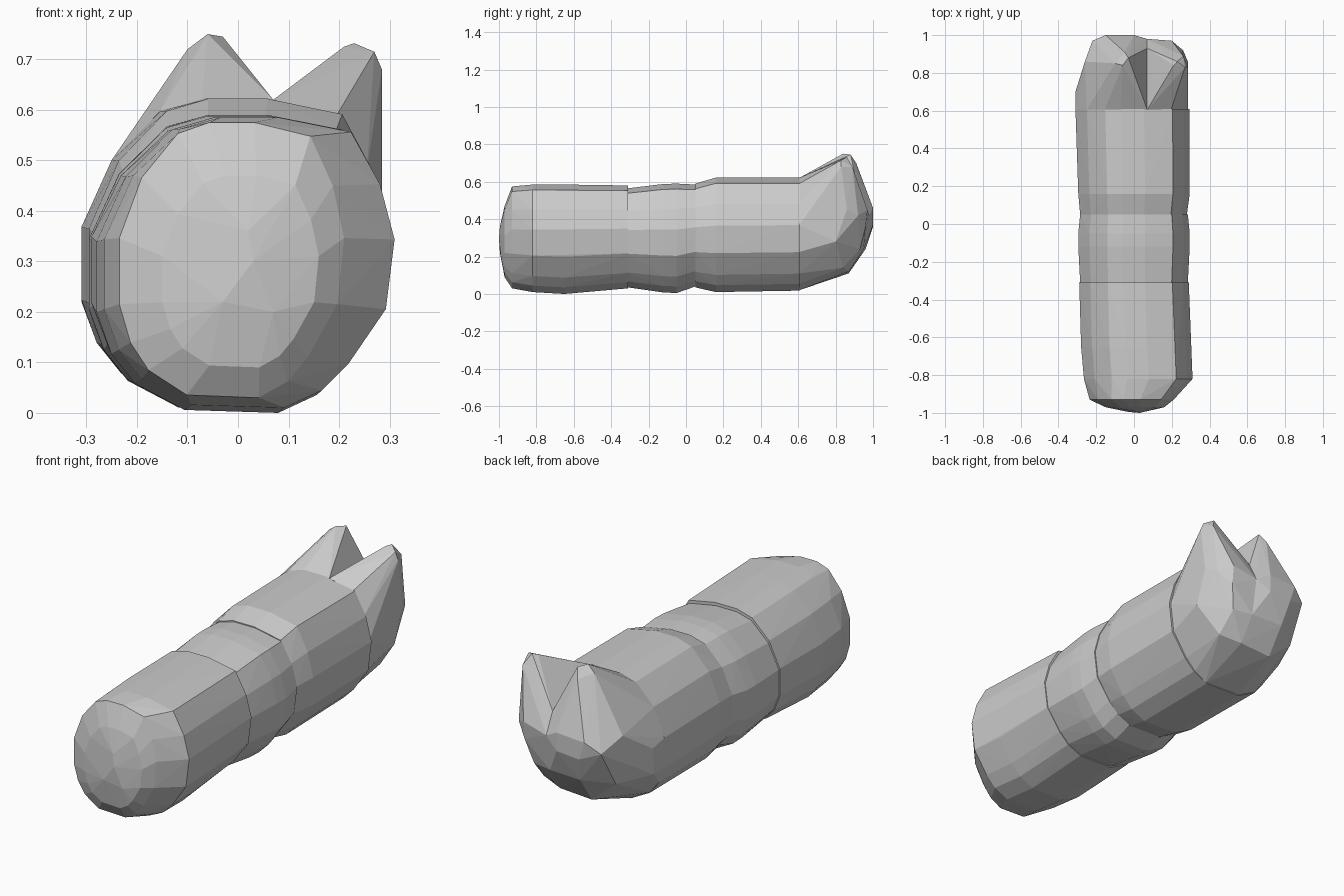
import bpy, bmesh

# Rounded body cross-section, normalised to 0..1 in x and z
PROFILE = [(0, .58), (0, .34), (.05, .2), (.13, .1), (.3, .01), (.62, 0),
           (.75, .06), (.84, .15), (.97, .34), (1, .58), (.95, .77),
           (.85, .95), (.6, 1), (.4, 1), (.26, .96), (.1, .8)]


def ring(y, x0, x1, z0, z1):
    return [(x0 + u * (x1 - x0), y, z0 + v * (z1 - z0)) for u, v in PROFILE]


def hull(name, points):
    bm = bmesh.new()
    for p in points:
        bm.verts.new(p)
    res = bmesh.ops.convex_hull(bm, input=bm.verts[:])
    loose = {g for g in res["geom_interior"] + res["geom_unused"]
             if isinstance(g, bmesh.types.BMVert)}
    bmesh.ops.delete(bm, geom=list(loose), context='VERTS')
    bmesh.ops.recalc_face_normals(bm, faces=bm.faces[:])
    mesh = bpy.data.meshes.new(name)
    bm.to_mesh(mesh)
    bm.free()
    obj = bpy.data.objects.new(name, mesh)
    bpy.context.collection.objects.link(obj)
    return obj


# Front body segment with blunt domed end
hull("front_segment",
     ring(-.31, -.29, .29, .03, .58) + ring(-.65, -.28, .30, 0, .585)
     + ring(-.82, -.265, .31, .01, .585) + ring(-.93, -.235, .21, .03, .575)
     + ring(-.97, -.15, .16, .09, .47)
     + [(-.03, -.995, .22), (.03, -1, .3), (.07, -.99, .2), (.02, -.995, .36)])

# Short middle segment, slightly bulged
hull("middle_segment",
     ring(-.31, -.285, .285, .035, .565) + ring(-.12, -.295, .295, .008, .588)
     + ring(-.05, -.295, .295, .005, .59) + ring(.05, -.285, .285, .04, .585))

# Rear body segment
hull("rear_segment",
     ring(.05, -.285, .28, .035, .59) + ring(.16, -.295, .295, .01, .622)
     + ring(.61, -.31, .295, .018, .622))

# Head halves, each a hull that includes its pointed ear
SPLIT = .07
neck = ring(.605, -.31, .285, .02, .62)
seam = [(SPLIT, .605, .62), (SPLIT, .605, .02), (SPLIT, .98, .42),
        (SPLIT, .95, .24), (SPLIT, .87, .12), (SPLIT, .93, .52)]

hull("head_left", [p for p in neck if p[0] < SPLIT] + seam + [
    (-.31, .70, .35), (-.31, .69, .22), (-.22, .97, .40), (-.15, 1, .45),
    (0, 1, .46), (0, 1, .37), (-.12, 1, .36), (-.1, .96, .24),
    (-.1, .87, .11), (-.23, .87, .22), (-.26, .86, .46),
    (-.1, .85, .72), (-.06, .84, .75), (-.03, .88, .745), (-.05, .91, .70)])

hull("head_right", [p for p in neck if p[0] > SPLIT] + seam + [
    (.285, .83, .68), (.285, .86, .45), (.285, .80, .28), (.26, .92, .42),
    (.2, .97, .45), (.2, .96, .36), (.17, .93, .24), (.18, .84, .14),
    (.21, .84, .725), (.23, .86, .732), (.27, .83, .715), (.26, .89, .68)])
